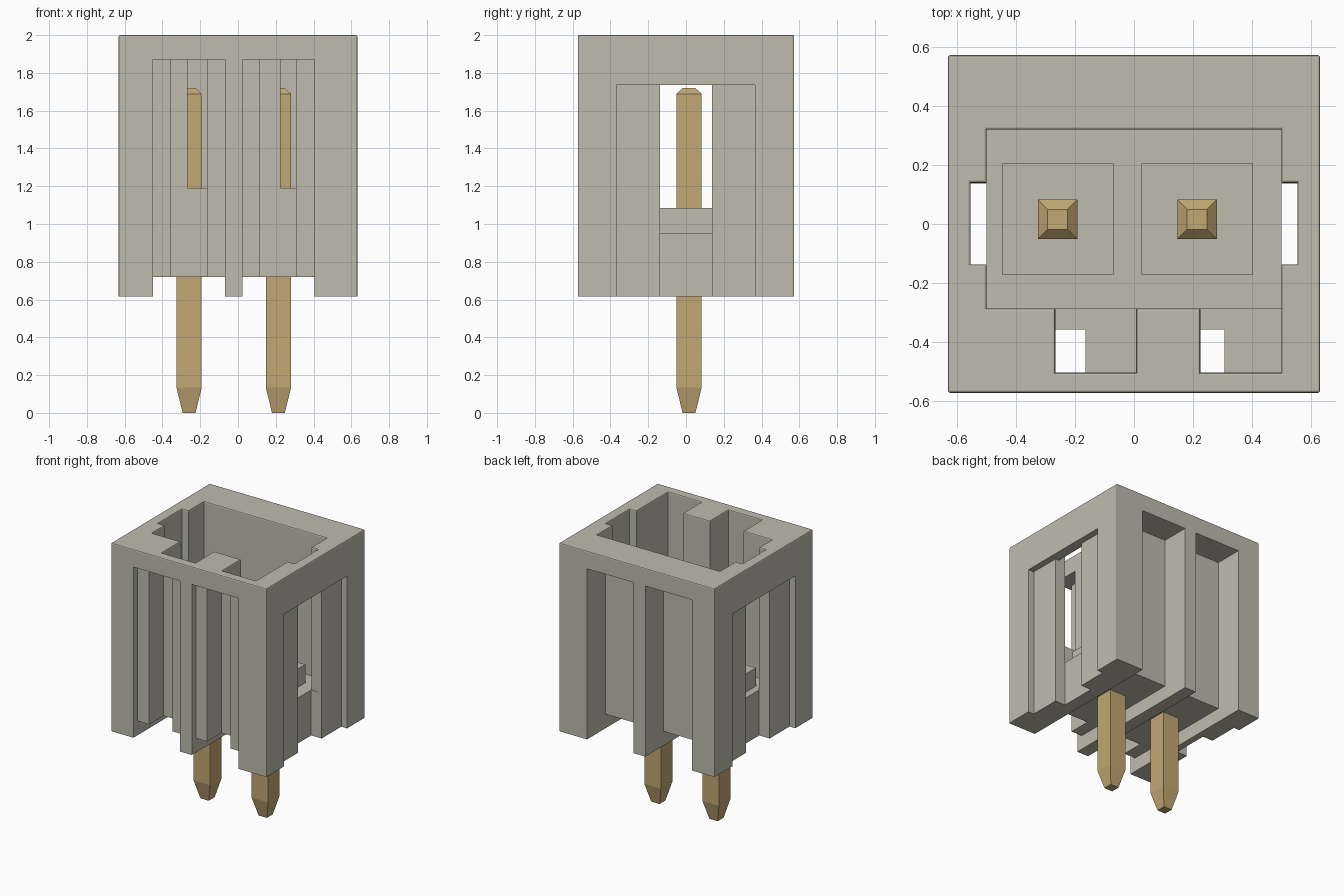
import bpy, bmesh
from mathutils import Vector

cube = bpy.data.objects.get("Cube")
if cube:
    bpy.data.objects.remove(cube, do_unlink=True)


def material(name, rgb):
    m = bpy.data.materials.new(name)
    m.use_nodes = True
    m.diffuse_color = (*rgb, 1)
    bsdf = next(n for n in m.node_tree.nodes if n.type == 'BSDF_PRINCIPLED')
    bsdf.inputs["Base Color"].default_value = (*rgb, 1)
    return m


def add_object(name, bm, mat=None):
    bmesh.ops.recalc_face_normals(bm, faces=bm.faces)
    mesh = bpy.data.meshes.new(name)
    bm.to_mesh(mesh)
    bm.free()
    ob = bpy.data.objects.new(name, mesh)
    if mat:
        mesh.materials.append(mat)
    bpy.context.collection.objects.link(ob)
    return ob


def box(name, x, y, z, mat=None):
    bm = bmesh.new()
    bmesh.ops.create_cube(bm, size=1)
    for v in bm.verts:
        v.co = Vector([r[0] if c < 0 else r[1] for c, r in zip(v.co, (x, y, z))])
    return add_object(name, bm, mat)


plastic = material("warm grey plastic", (0.52, 0.505, 0.42))
brass = material("tan brass", (0.54, 0.386, 0.17))

HX, HY, Z0, Z1 = 0.632, 0.573, 0.615, 2.0
LOW, HIGH = 0.5, 2.1          # overshoot of the cutters
housing = box("housing", (-HX, HX), (-HY, HY), (Z0, Z1), plastic)

# Main cavity, and the two keyway notches in its front wall
cuts = [((-0.5, 0.5), (-0.287, 0.32), (0.95, HIGH)),
        ((-0.267, 0.007), (-0.505, -0.2), (1.19, HIGH)),
        ((0.225, 0.5), (-0.505, -0.2), (1.19, HIGH))]

# Front recess (shallow, then a deep channel), back recess and base channel
for x0, x1, d0, d1 in ((-0.45, -0.07, -0.355, -0.165), (0.025, 0.404, 0.115, 0.308)):
    cuts += [((x0, x1), (-0.7, -0.525), (LOW, 1.87)),
             ((d0, d1), (-0.7, -0.358), (LOW, 1.87)),
             ((x0, x1), (0.36, 0.7), (LOW, 1.87)),
             ((x0, x1), (-0.7, 0.7), (LOW, 0.72))]

# Side recesses, side windows and the slots inside the cavity
for s in (-1, 1):
    def span(a, b):
        return tuple(sorted((s * a, s * b)))
    cuts += [(span(0.585, 0.8), (-0.368, 0.365), (LOW, 1.735)),
             (span(0.5, 0.8), (-0.137, 0.137), (LOW, 1.735)),
             (span(0.4, 0.555), (-0.137, 0.14), (0.95, HIGH))]

cutters = []
for i, c in enumerate(cuts):
    cutter = box(f"cutter_{i}", *c)
    cutter.hide_render = True
    cutters.append(cutter)
    mod = housing.modifiers.new(f"cut_{i}", 'BOOLEAN')
    mod.operation, mod.solver, mod.object = 'DIFFERENCE', 'EXACT', cutter

deps = bpy.context.evaluated_depsgraph_get()
carved = bpy.data.meshes.new_from_object(housing.evaluated_get(deps))
housing.modifiers.clear()
housing.data = carved
for cutter in cutters:
    bpy.data.objects.remove(cutter, do_unlink=True)

# Soften the top rim and the outer upright corners
bm = bmesh.new()
bm.from_mesh(carved)
bmesh.ops.remove_doubles(bm, verts=bm.verts, dist=0.0002)


def is_soft(e):
    if len(e.link_faces) != 2 or e.calc_face_angle(0) < 0.5:
        return False
    top = all(abs(v.co.z - Z1) < 1e-4 for v in e.verts)
    corner = all(abs(abs(v.co.x) - HX) < 1e-4 and abs(abs(v.co.y) - HY) < 1e-4
                 for v in e.verts)
    return top or corner


bmesh.ops.bevel(bm, geom=[e for e in bm.edges if is_soft(e)], offset=0.008,
                segments=2, profile=0.5, affect='EDGES', clamp_overlap=True)
bm.to_mesh(carved)
bm.free()

# Raised pads on the cavity floor, and the square pins with tapered ends
for side, px, x0, x1 in (("right", -0.259, -0.448, -0.07), ("left", 0.214, 0.026, 0.404)):
    box(f"{side}_pin_pad", (x0, x1), (-0.172, 0.205), (0.9, 1.085), plastic)
    bm = bmesh.new()
    rings = []
    for z, h in ((0, 0.034), (0.135, 0.067), (1.688, 0.067), (1.72, 0.034)):
        rings.append([bm.verts.new((px + h * a, 0.016 + h * b, z))
                      for a, b in ((-1, -1), (1, -1), (1, 1), (-1, 1))])
    for lo, hi in zip(rings, rings[1:]):
        for i in range(4):
            j = (i + 1) % 4
            bm.faces.new((lo[i], lo[j], hi[j], hi[i]))
    bm.faces.new(rings[0][::-1])
    bm.faces.new(rings[-1])
    add_object(f"{side}_pin", bm, brass)
